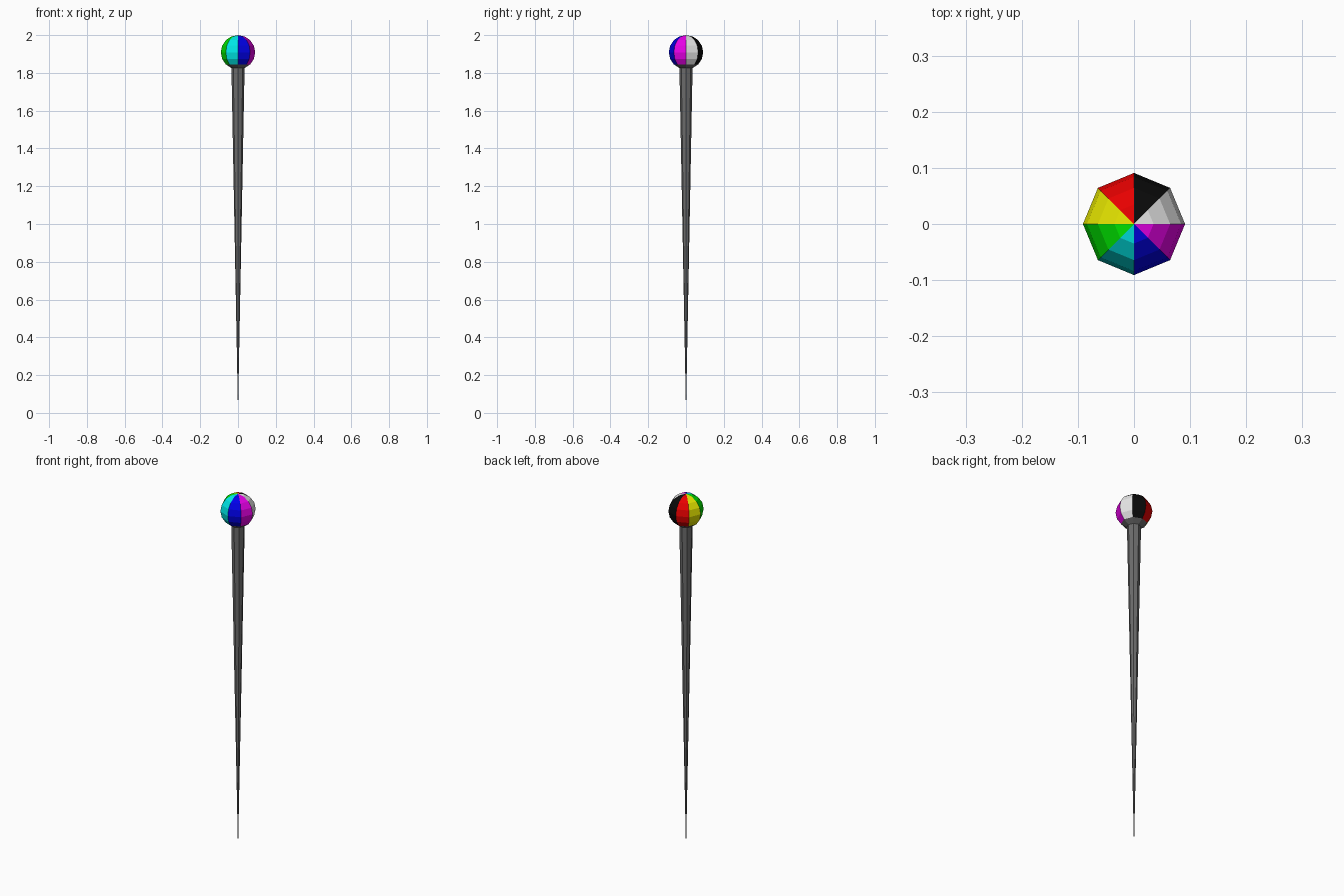
import bpy, bmesh, math

if "Cube" in bpy.data.objects:
    bpy.data.objects.remove(bpy.data.objects["Cube"])

R, CZ, N = 0.091, 1.909, 8  # ball radius, ball centre height, number of sides


def material(name, rgb):
    m = bpy.data.materials.new(name)
    m.diffuse_color = (*rgb, 1)
    m.use_nodes = True
    m.node_tree.nodes["Principled BSDF"].inputs["Base Color"].default_value = m.diffuse_color
    return m


def lathe(name, profile, mats, rule):
    """Spin an (r, z) profile into N flat sides; rule(sector, row) gives the material index."""
    bm = bmesh.new()
    rings = []
    for r, z in profile:
        if r < 1e-6:
            rings.append([bm.verts.new((0, 0, z))] * N)
        else:
            rings.append([bm.verts.new((r * math.cos(math.tau * i / N), r * math.sin(math.tau * i / N), z))
                          for i in range(N)])
    for row, (a, b) in enumerate(zip(rings, rings[1:])):
        for i in range(N):
            j = (i + 1) % N
            corners = list(dict.fromkeys((a[i], a[j], b[j], b[i])))
            bm.faces.new(corners).material_index = rule(i, row)
    bmesh.ops.recalc_face_normals(bm, faces=bm.faces)
    me = bpy.data.meshes.new(name)
    bm.to_mesh(me)
    bm.free()
    for m in mats:
        me.materials.append(m)
    ob = bpy.data.objects.new(name, me)
    bpy.context.collection.objects.link(ob)


grey = material("dark grey", (0.15, 0.15, 0.15))
# Sector colours, counter-clockwise from +x
c = 0.8
sectors = [material(n, rgb) for n, rgb in (
    ("white", (c, c, c)), ("black", (0.003, 0.003, 0.003)), ("red", (c, 0, 0)), ("yellow", (c, c, 0)),
    ("green", (0, c, 0)), ("cyan", (0, c, c)), ("blue", (0, 0, c)), ("magenta", (c, 0, c)))]

# Ball points from the shaft joint (22.5 degrees above the bottom pole) to the top
arc = [(R * math.sin(k * math.pi / 8), CZ - R * math.cos(k * math.pi / 8)) for k in range(1, 9)]

# Ball head with coloured sectors
lathe("ball_head", arc[1:], sectors, lambda i, row: i)

# Tapered shaft with its flared collar under the ball
lathe("shaft", [(0, 0), arc[0], arc[1]], [grey], lambda i, row: 0)
